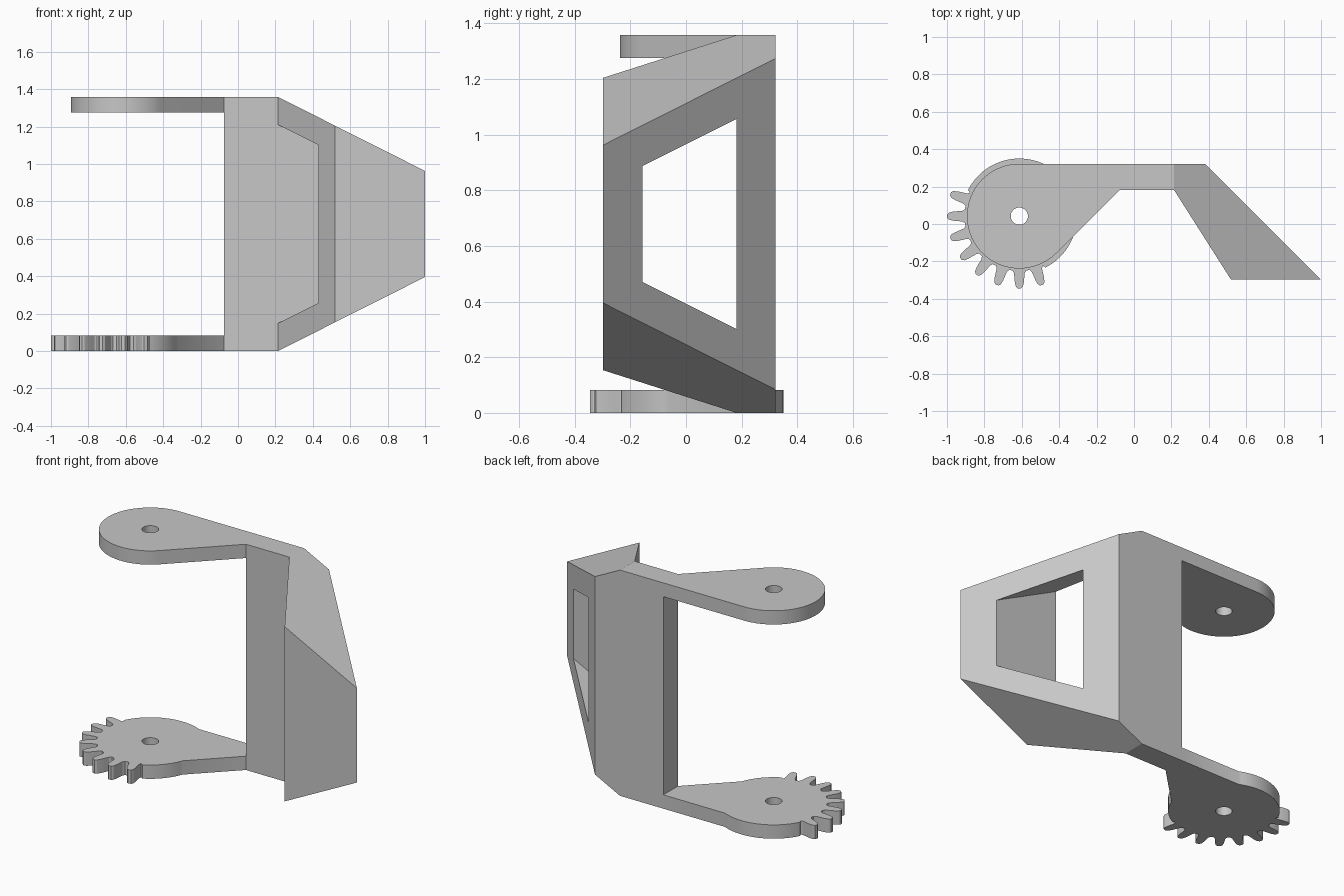
import bpy, bmesh
from math import acos, cos, sin, radians, degrees

cube = bpy.data.objects.get("Cube")
if cube:
    bpy.data.objects.remove(cube, do_unlink=True)

HEIGHT, MID = 1.358, 0.679
PLATE_X, BEND_X = -0.075, 0.214       # free edge of the back plate, start of the finger
FRONT_Y, BACK_Y = 0.182, 0.322        # back plate faces
PIVOT_X, PIVOT_Y = -0.613, 0.042
ARM_R, ARM_T = 0.28, 0.083

grey = bpy.data.materials.new("plain_grey")
grey.use_nodes = True
grey.diffuse_color = (0.57, 0.57, 0.57, 1)
grey.node_tree.nodes["Principled BSDF"].inputs["Base Color"].default_value = grey.diffuse_color


def prism(name, outline, low, high, split=()):
    """Solid over a plan outline; low and high give z for each x."""
    bm = bmesh.new()
    bottom = [bm.verts.new((x, y, low(x))) for x, y in outline]
    top = [bm.verts.new((x, y, high(x))) for x, y in outline]
    n = len(outline)
    for loop in split or [range(n)]:
        bm.faces.new([top[i] for i in loop])
        bm.faces.new([bottom[i] for i in reversed(loop)])
    for i in range(n):
        j = (i + 1) % n
        bm.faces.new((bottom[i], bottom[j], top[j], top[i]))
    bmesh.ops.recalc_face_normals(bm, faces=bm.faces)
    mesh = bpy.data.meshes.new(name)
    bm.to_mesh(mesh)
    bm.free()
    mesh.materials.append(grey)
    obj = bpy.data.objects.new(name, mesh)
    bpy.context.collection.objects.link(obj)
    return obj


def activate(obj):
    bpy.ops.object.select_all(action='DESELECT')
    obj.select_set(True)
    bpy.context.view_layer.objects.active = obj


def cut(obj, cutter):
    mod = obj.modifiers.new("cut", 'BOOLEAN')
    mod.operation, mod.solver, mod.object = 'DIFFERENCE', 'EXACT', cutter
    activate(obj)
    bpy.ops.object.modifier_apply(modifier=mod.name)
    bpy.data.objects.remove(cutter, do_unlink=True)


def polar(angle, r):
    a = radians(angle)
    return PIVOT_X + r * cos(a), PIVOT_Y + r * sin(a)


def arc(start, end, r, step=3):
    n = max(2, round((end - start) / step))
    return [polar(start + (end - start) * i / n, r) for i in range(n + 1)]


# Back plate and tapering finger in one bent solid
def half_height(x):
    return MID - 0.503 * max(0, x - BEND_X)


body = prism("back_plate_and_finger",
             [(PLATE_X, FRONT_Y), (BEND_X, FRONT_Y), (0.519, -0.298), (1.0, -0.298),
              (0.38, BACK_Y), (BEND_X, BACK_Y), (PLATE_X, BACK_Y)],
             lambda x: MID - half_height(x), lambda x: MID + half_height(x),
             split=[(0, 1, 5, 6), (1, 2, 3, 4, 5)])


# Tapering window through the finger
def window_half(x):
    return 0.531 - 0.5 * (x - BEND_X)


y0, y1 = -0.157, FRONT_Y - 0.0005
cut(body, prism("window_cutter", [(0.15, y0), (1.1, y0), (1.1, y1), (0.15, y1)],
                lambda x: MID - window_half(x), lambda x: MID + window_half(x)))


# Pivot arms: a rounded end tangent to the straight back edge and 45 degree front edge
def arm(name, z, radius, teeth=()):
    spread = degrees(acos(min(1, ARM_R / radius)))
    start, end = 90 - spread, 315 + spread
    pts = [(PLATE_X, BACK_Y)]
    if teeth:
        flank = [(7.2, 0.293), (5.4, 0.305), (4.6, 0.33), (3.9, 0.355), (2.8, 0.377), (1.3, 0.387)]
        pts += arc(start, teeth[0] - 9, radius)
        for t in teeth:
            pts += [polar(t - d, r) for d, r in flank]
            pts += [polar(t + d, r) for d, r in reversed(flank)]
        pts += arc(teeth[-1] + 9, end, radius)
    else:
        pts += arc(start, end, radius)
    pts.append((PLATE_X, FRONT_Y))
    obj = prism(name, pts, lambda x: z, lambda x: z + ARM_T)
    hole = prism("pivot_hole_cutter", arc(0, 350, 0.046, 10),
                 lambda x: z - 0.1, lambda x: z + ARM_T + 0.1)
    cut(obj, hole)
    activate(obj)
    bpy.ops.object.shade_smooth_by_angle(angle=radians(25))


arm("upper_arm", HEIGHT - ARM_T, ARM_R)
arm("lower_gear_arm", 0, 0.308, teeth=range(162, 289, 18))
